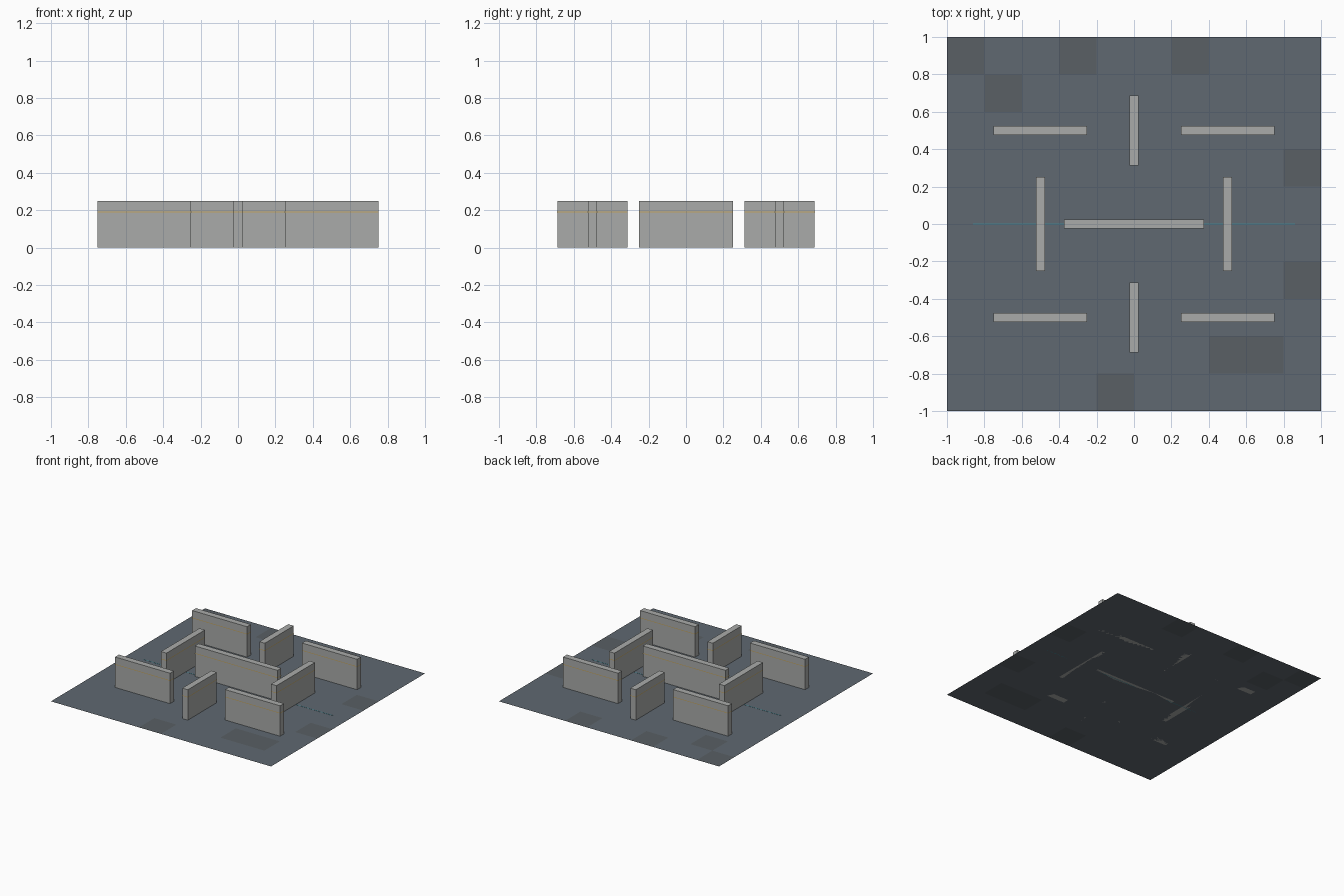
import bpy, bmesh

if "Cube" in bpy.data.objects:
    bpy.data.objects.remove(bpy.data.objects["Cube"])


def material(name, rgb):
    m = bpy.data.materials.new(name)
    m.diffuse_color = (*rgb, 1)
    m.use_nodes = True
    m.node_tree.nodes["Principled BSDF"].inputs["Base Color"].default_value = m.diffuse_color
    return m


slate = material("slate", (0.115, 0.140, 0.165))
dark_slate = material("dark_slate", (0.100, 0.115, 0.128))
concrete = material("concrete", (0.40, 0.41, 0.40))
gold = material("gold", (0.55, 0.38, 0.12))
teal = material("teal", (0.06, 0.25, 0.30))


def box(name, size, centre, mat, open_ends=False):
    bm = bmesh.new()
    bmesh.ops.create_cube(bm, size=1)
    for v in bm.verts:
        v.co = [v.co[i] * size[i] + centre[i] for i in range(3)]
    if open_ends:
        bm.normal_update()
        caps = [f for f in bm.faces if abs(f.normal.z) > 0.5]
        bmesh.ops.delete(bm, geom=caps, context='FACES_ONLY')
    me = bpy.data.meshes.new(name)
    bm.to_mesh(me)
    bm.free()
    me.materials.append(mat)
    ob = bpy.data.objects.new(name, me)
    bpy.context.collection.objects.link(ob)
    return ob


# Flat tiled floor, a few tiles slightly darker
bpy.ops.mesh.primitive_grid_add(x_subdivisions=10, y_subdivisions=10, size=2)
floor = bpy.context.object
floor.name = "floor"
floor.data.materials.append(slate)
floor.data.materials.append(dark_slate)
dark_tiles = {(0, 9), (3, 9), (6, 9), (9, 6), (9, 3), (7, 1), (8, 1), (1, 8), (4, 0)}
for p in floor.data.polygons:
    tile = (int((p.center.x + 1) / 0.2), int((p.center.y + 1) / 0.2))
    p.material_index = 1 if tile in dark_tiles else 0

# Thin centre line on the floor
box("floor_line", (1.72, 0.006, 0.001), (0, 0, 0.0005), teal)

# Free-standing walls, each with a thin gold band
HEIGHT, THICK = 0.25, 0.05


def wall(name, x, y, length, along_x):
    sx, sy = (length, THICK) if along_x else (THICK, length)
    box(name, (sx, sy, HEIGHT), (x, y, HEIGHT / 2), concrete)
    box(name + "_band", (sx + 0.002, sy + 0.002, 0.005), (x, y, 0.19), gold, True)


wall("centre_wall", 0, 0, 0.75, True)
for s, side in ((-1, "left"), (1, "right")):
    wall(side + "_wall", 0.5 * s, 0, 0.5, False)
    for t, end in ((-1, "front"), (1, "back")):
        wall(f"{end}_{side}_wall", 0.5 * s, 0.5 * t, 0.5, True)
for t, end in ((-1, "front"), (1, "back")):
    wall(end + "_wall", 0, 0.5 * t, 0.375, False)
